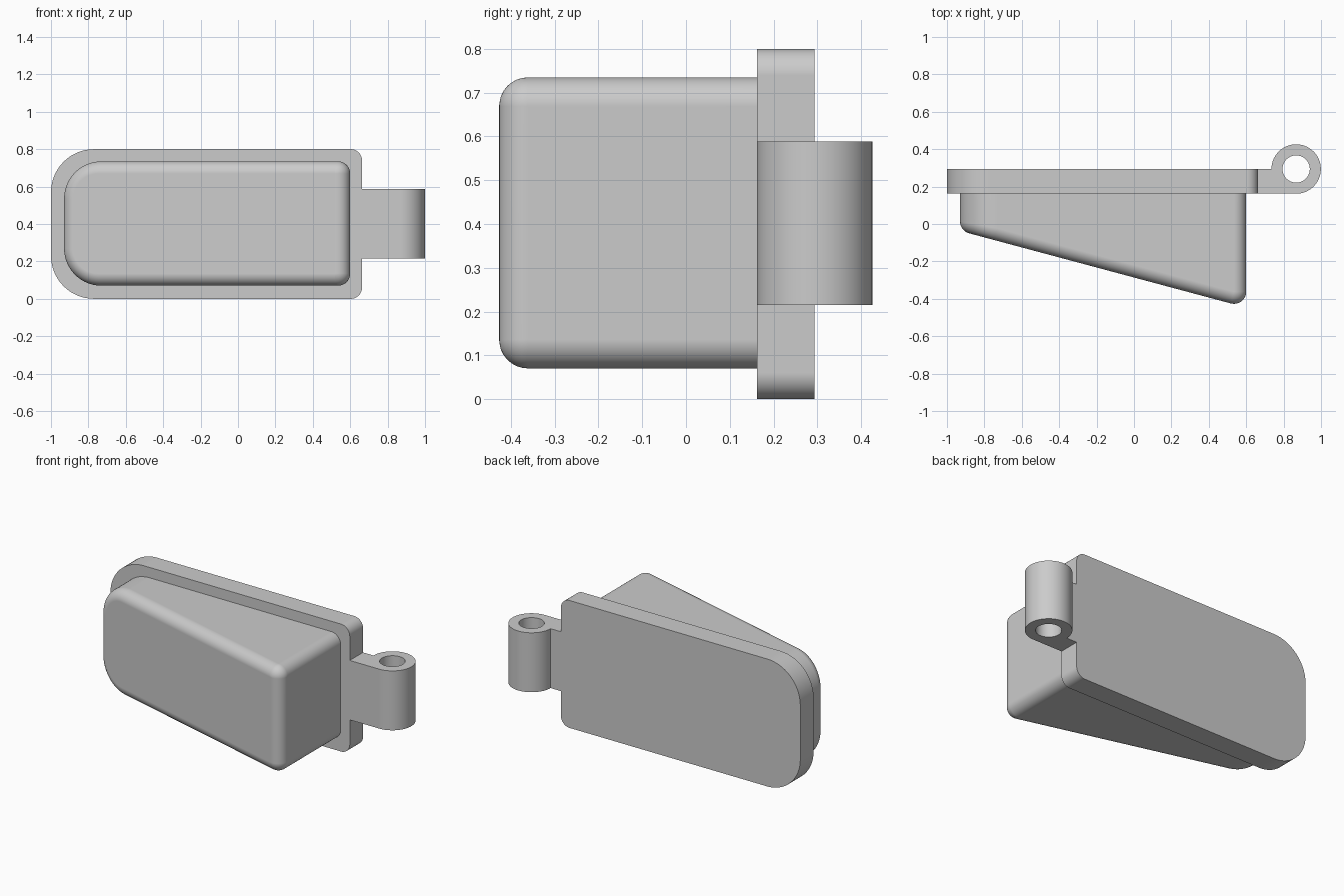
import bpy, bmesh
from math import sin, cos, pi, radians
from mathutils import Vector

cube = bpy.data.objects.get("Cube")
if cube:
    bpy.data.objects.remove(cube)

grey = bpy.data.materials.new("plain_grey")
grey.use_nodes = True
grey.diffuse_color = (0.6, 0.6, 0.6, 1)
grey.node_tree.nodes["Principled BSDF"].inputs["Base Color"].default_value = (0.6, 0.6, 0.6, 1)

PLATE_FRONT, PLATE_BACK = 0.162, 0.294


def finish(bm, name):
    bmesh.ops.recalc_face_normals(bm, faces=bm.faces)
    mesh = bpy.data.meshes.new(name)
    bm.to_mesh(mesh)
    bm.free()
    obj = bpy.data.objects.new(name, mesh)
    bpy.context.collection.objects.link(obj)
    mesh.materials.append(grey)
    bpy.ops.object.select_all(action='DESELECT')
    obj.select_set(True)
    bpy.context.view_layer.objects.active = obj
    bpy.ops.object.shade_smooth_by_angle(angle=radians(30))
    weighted = obj.modifiers.new("flat_face_normals", 'WEIGHTED_NORMAL')
    weighted.keep_sharp = True
    return obj


def arc(cx, cy, r, start, end, steps):
    angles = [start + (end - start) * i / steps for i in range(steps + 1)]
    return [(cx + r * cos(a), cy + r * sin(a)) for a in angles]


def rounded_outline(x0, x1, z0, z1, r_left, r_right, steps=14):
    """Corner centre, outward direction and radius for every outline point."""
    points = []
    corners = [(x1 - r_right, z1 - r_right, r_right), (x0 + r_left, z1 - r_left, r_left),
               (x0 + r_left, z0 + r_left, r_left), (x1 - r_right, z0 + r_right, r_right)]
    for k, (cx, cz, r) in enumerate(corners):
        for dx, dz in arc(0, 0, 1, k * pi / 2, (k + 1) * pi / 2, steps):
            points.append((Vector((cx, 0, cz)), Vector((dx, 0, dz)), r))
    return points


def extrude_loops(name, loops, direction):
    """Fill closed loops (inner ones become holes) and extrude them."""
    bm = bmesh.new()
    edges = []
    for loop in loops:
        verts = [bm.verts.new(p) for p in loop]
        edges += [bm.edges.new((verts[i - 1], verts[i])) for i in range(len(verts))]
    bmesh.ops.triangle_fill(bm, edges=edges, use_beauty=True)
    result = bmesh.ops.extrude_face_region(bm, geom=bm.faces[:], use_keep_orig=True)
    moved = [g for g in result["geom"] if isinstance(g, bmesh.types.BMVert)]
    bmesh.ops.translate(bm, verts=moved, vec=direction)
    return finish(bm, name)


# Back plate with large left corners and small right corners
plate = [c + n * r + Vector((0, PLATE_FRONT, 0))
         for c, n, r in rounded_outline(-1, 0.663, 0, 0.8, 0.23, 0.06)]
extrude_loops("back_plate", [plate], (0, PLATE_BACK - PLATE_FRONT, 0))

# Hinge arm and barrel with a pin hole
HX, HZ0, HZ1, HR = 0.867, 0.215, 0.588, 0.132
outer = [(0.663, PLATE_FRONT)] + arc(HX, PLATE_BACK, HR, -pi / 2, pi, 48) + [(0.663, PLATE_BACK)]
hole = arc(HX, PLATE_BACK, 0.073, 0, 2 * pi, 40)[:-1]
extrude_loops("hinge_barrel", [[(x, y, HZ0) for x, y in loop] for loop in (outer, hole)],
              (0, 0, HZ1 - HZ0))

# Wedge body: sloping front face with a rolled edge
FILLET, STEPS = 0.065, 8
slope = radians(15)
front_normal = Vector((-sin(slope), -cos(slope), 0))
outline = rounded_outline(-0.93, 0.6, 0.07, 0.735, 0.2, 0.066)
bm = bmesh.new()
rings = [[bm.verts.new(c + n * r + Vector((0, PLATE_FRONT + 0.005, 0))) for c, n, r in outline]]
for s in range(STEPS + 1):
    ring = []
    for c, n, r in outline:
        core = c + n * (r - FILLET)
        core.y = -0.362 - (core.x - 0.535) * sin(slope) / cos(slope)
        ring.append(bm.verts.new(core + n.slerp(front_normal, s / STEPS) * FILLET))
    rings.append(ring)
for a, b in zip(rings, rings[1:]):
    for i in range(len(a)):
        bm.faces.new((a[i - 1], a[i], b[i], b[i - 1]))
bm.faces.new(rings[0])
bm.faces.new(rings[-1])
finish(bm, "wedge_body")
